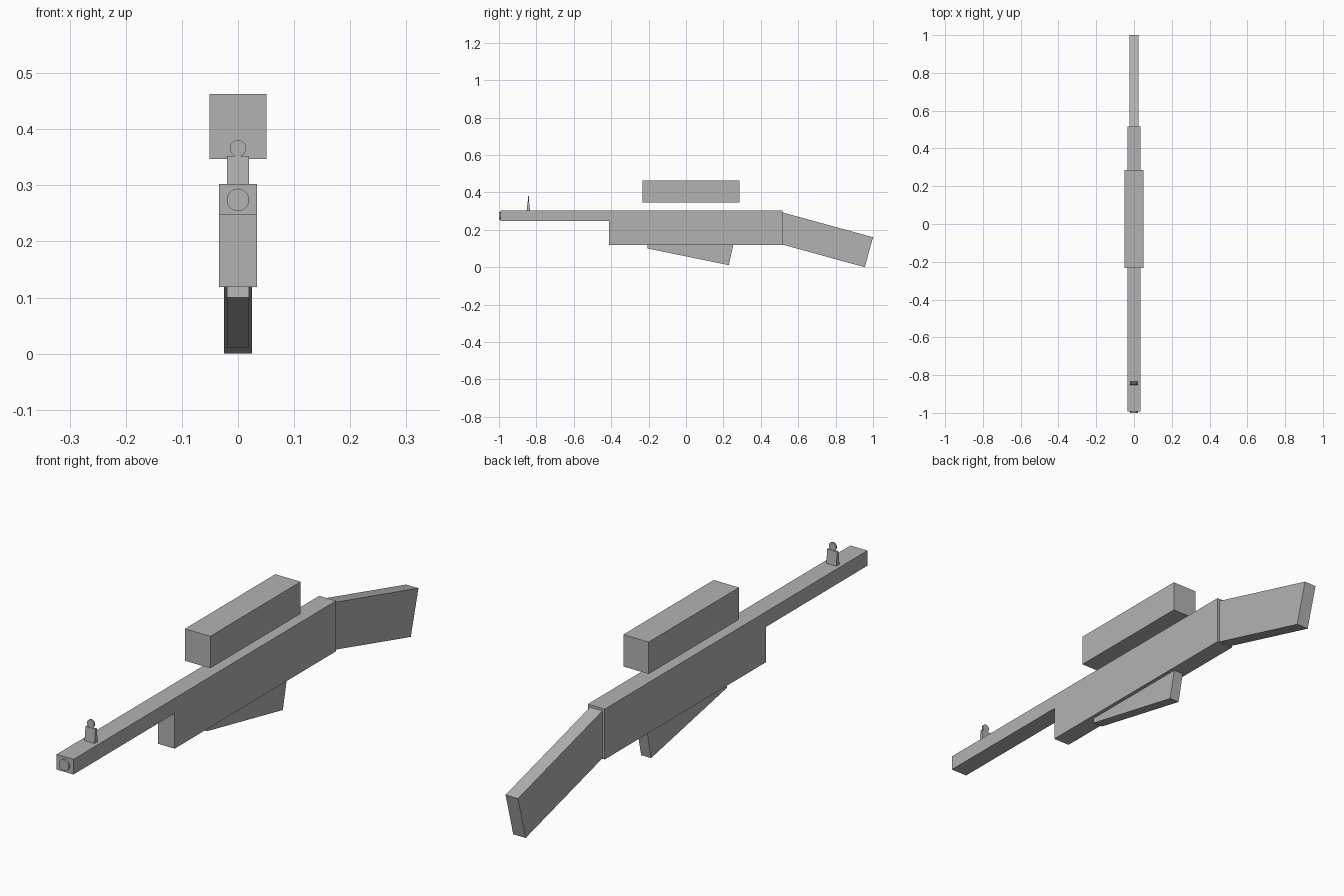
import bpy, bmesh
from math import radians
from mathutils import Matrix

if "Cube" in bpy.data.objects:
    bpy.data.objects.remove(bpy.data.objects["Cube"])

# Darker grey shared by every part
grey = bpy.data.materials.new("dark_grey")
grey.diffuse_color = (0.45, 0.45, 0.45, 1)
grey.use_nodes = True
grey.node_tree.nodes["Principled BSDF"].inputs["Base Color"].default_value = grey.diffuse_color


def finish(name, bm):
    bmesh.ops.recalc_face_normals(bm, faces=bm.faces)
    mesh = bpy.data.meshes.new(name)
    bm.to_mesh(mesh)
    bm.free()
    mesh.materials.append(grey)
    obj = bpy.data.objects.new(name, mesh)
    bpy.context.collection.objects.link(obj)
    return obj


def slab(name, half_width, profile):
    """Extrude a side profile of (y, z) points across x."""
    bm = bmesh.new()
    face = bm.faces.new([bm.verts.new((-half_width, y, z)) for y, z in profile])
    ext = bmesh.ops.extrude_face_region(bm, geom=[face])
    verts = [g for g in ext["geom"] if isinstance(g, bmesh.types.BMVert)]
    bmesh.ops.translate(bm, verts=verts, vec=(2 * half_width, 0, 0))
    # the extrusion keeps its starting face, so the slab is closed
    return finish(name, bm)


def block(name, half_width, y0, y1, z0, z1):
    return slab(name, half_width, [(y0, z0), (y1, z0), (y1, z1), (y0, z1)])


def disc(name, radius, y0, y1, z):
    """Cylinder whose axis runs along y."""
    bm = bmesh.new()
    matrix = Matrix.Translation((0, (y0 + y1) / 2, z)) @ Matrix.Rotation(radians(90), 4, "X")
    bmesh.ops.create_cone(bm, cap_ends=True, segments=32, radius1=radius,
                          radius2=radius, depth=y1 - y0, matrix=matrix)
    obj = finish(name, bm)
    bpy.context.view_layer.objects.active = obj
    obj.select_set(True)
    bpy.ops.object.shade_smooth_by_angle(angle=radians(30))
    obj.select_set(False)


# Long upper bar and the deeper receiver below it
block("barrel", 0.034, -0.993, 0.515, 0.247, 0.302)
block("receiver", 0.034, -0.412, 0.515, 0.119, 0.247)

# Muzzle plug
disc("muzzle", 0.02, -1.0, -0.985, 0.274)

# Tapered front sight with a round bead
slab("front_sight_post", 0.02,
     [(-0.852, 0.30), (-0.834, 0.30), (-0.839, 0.352), (-0.847, 0.352)])
disc("front_sight_bead", 0.0145, -0.846, -0.840, 0.366)

# Floating scope block
block("scope", 0.051, -0.232, 0.287, 0.347, 0.463)

# Drooping stock
slab("stock", 0.025, [(0.505, 0.296), (1.0, 0.16), (0.956, 0.0), (0.505, 0.124)])

# Slanted magazine under the receiver
slab("magazine", 0.02,
     [(-0.204, 0.125), (-0.206, 0.1), (0.229, 0.011), (0.254, 0.125)])
